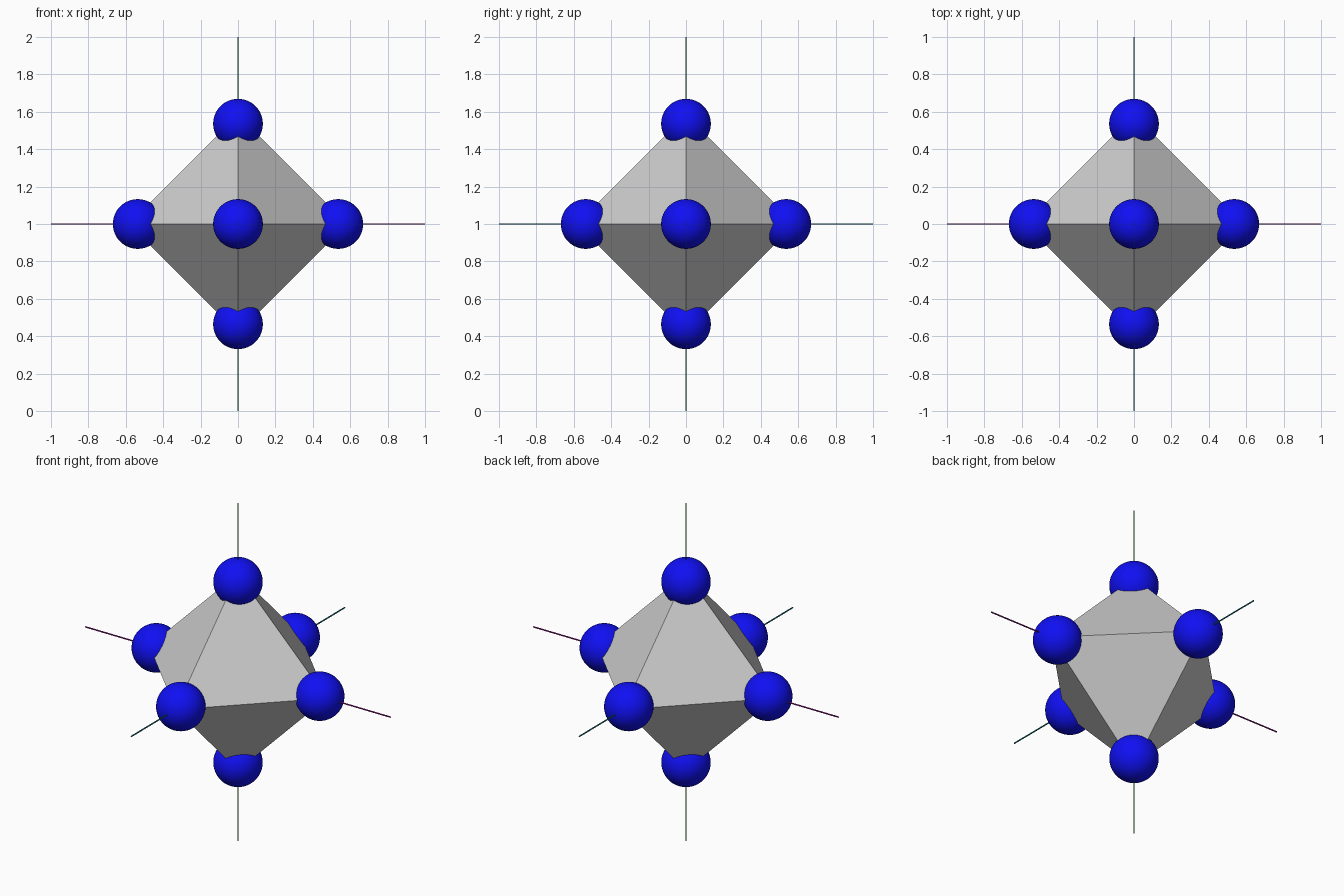
import bpy, bmesh
from math import pi
from mathutils import Vector

if "Cube" in bpy.data.objects:
    bpy.data.objects.remove(bpy.data.objects["Cube"])

CENTRE = Vector((0, 0, 1))
CORNER = 0.583       # octahedron corner distance
BALL_AT = 0.536      # ball centre distance
BALL_R = 0.133
ROD_R = 0.004


def material(name, rgb):
    mat = bpy.data.materials.new(name)
    mat.diffuse_color = (*rgb, 1)
    mat.use_nodes = True
    mat.node_tree.nodes["Principled BSDF"].inputs["Base Color"].default_value = mat.diffuse_color
    return mat


AXES = {"x": Vector((1, 0, 0)), "y": Vector((0, 1, 0)), "z": Vector((0, 0, 1))}
DIRECTIONS = [(f"{n}_{label}", axis * s) for n, axis in AXES.items()
              for label, s in (("positive", 1), ("negative", -1))]

# Flat-faced octahedron body: hull of six axis points
bm = bmesh.new()
for _, d in DIRECTIONS:
    bm.verts.new(d * CORNER)
bmesh.ops.convex_hull(bm, input=bm.verts)
bmesh.ops.recalc_face_normals(bm, faces=bm.faces)
mesh = bpy.data.meshes.new("octahedron_body")
bm.to_mesh(mesh)
bm.free()
body = bpy.data.objects.new("octahedron_body", mesh)
body.location = CENTRE
bpy.context.collection.objects.link(body)

# Smooth ball on every corner
blue = material("ball_blue", (0.005, 0.005, 0.9))
for name, d in DIRECTIONS:
    bpy.ops.mesh.primitive_uv_sphere_add(segments=48, ring_count=24, radius=BALL_R,
                                         location=CENTRE + d * BALL_AT)
    ball = bpy.context.object
    ball.name = f"corner_ball_{name}"
    ball.data.materials.append(blue)
    bpy.ops.object.shade_smooth()

# Thin coloured rod along each axis
for name, rot, rgb in (("side_rod", (0, pi / 2, 0), (0.25, 0.01, 0.25)),
                       ("depth_rod", (pi / 2, 0, 0), (0.01, 0.2, 0.22)),
                       ("upright_rod", (0, 0, 0), (0.01, 0.22, 0.03))):
    bpy.ops.mesh.primitive_cylinder_add(vertices=12, radius=ROD_R, depth=2,
                                        location=CENTRE, rotation=rot)
    rod = bpy.context.object
    rod.name = name
    rod.data.materials.append(material(name + "_colour", rgb))
    bpy.ops.object.shade_smooth_by_angle()
